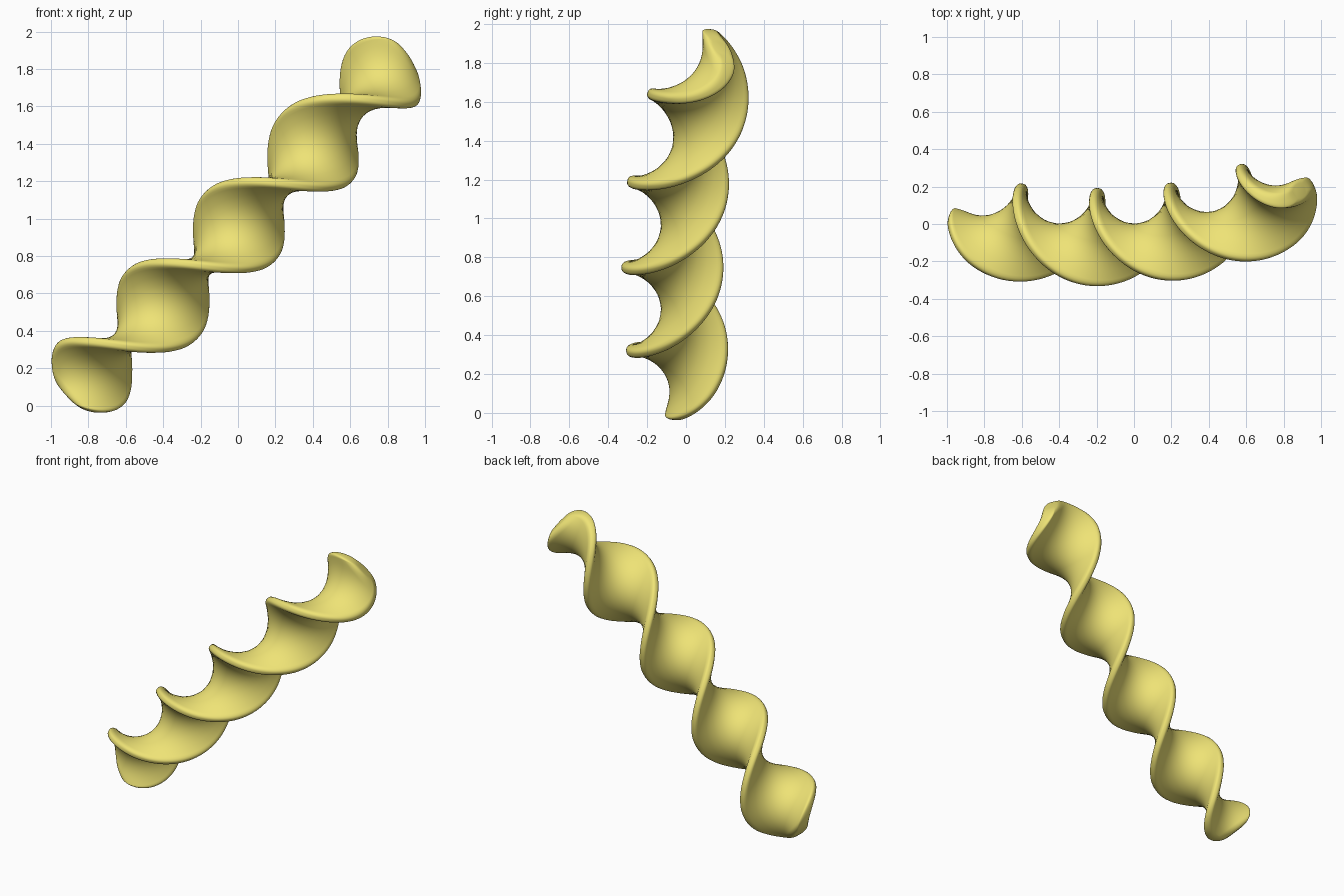
import bpy, bmesh
from math import pi, sin, cos, sqrt
from mathutils import Vector

if "Cube" in bpy.data.objects:
    bpy.data.objects.remove(bpy.data.objects["Cube"])

HALF_W = 0.262                       # strip half width
EDGE_T, BULGE = 0.046, 0.020         # half thickness at the rims, extra in the middle
S0, S1, STEPS = -0.607, 1.957, 240   # start and end along the diagonal axis
NECK, HALF_TURN = -0.20, 0.59        # first edge-on point, length of half a turn
R = sqrt(0.5)


def axis(s):
    # diagonal centre line, gently bowed
    u = s - 0.4
    c = 0.668 + 0.014 * u**2
    return Vector((R * (s - c), -0.07 + 0.077 * u**2 + 0.016 * u**3, R * (s + c)))


def profile():
    # flat section with rounded rims and slightly bulging faces
    pts = []
    r = 0.036
    for cx, cy, a0 in ((1, 1, 0), (-1, 1, 90), (-1, -1, 180), (1, -1, 270)):
        for i in range(5):
            a = (a0 + i * 22.5) * pi / 180
            pts.append((cx * (HALF_W - r) + r * cos(a), cy * (EDGE_T - r) + r * sin(a)))
        if a0 in (0, 180):           # extra points across the broad faces
            for k in range(1, 8):
                x = 1 - k / 4
                pts.append((cx * (HALF_W - r) * x, cy * (EDGE_T + BULGE * (1 - x * x))))
    return pts


def quarter(d, length):
    # quarter-circle rise from 0 to 1 over the given length
    q = min(max(d / length, 0), 1)
    return sqrt(max(0, 1 - (1 - q) ** 2))


# Twisted strip, with rounded ends
bm = bmesh.new()
rings = []
sec = profile()
for i in range(STEPS + 1):
    t = i / STEPS
    t -= 0.13 * sin(2 * pi * t)      # closer rings near the ends
    s = S0 + (S1 - S0) * t
    c = axis(s)
    tan = (axis(s + 0.01) - axis(s - 0.01)).normalized()
    n1 = Vector((-R, 0, R))
    n2 = n1.cross(tan).normalized()
    if n2.y > 0:
        n2 = -n2
    phi = pi * (s - NECK) / HALF_TURN
    wide = n2 * cos(phi) - n1 * sin(phi)
    thin = n2 * sin(phi) + n1 * cos(phi)
    d = min(s - S0, S1 - s)
    fw, ft = 0.2 + 0.8 * quarter(d, 0.26), 0.6 + 0.4 * quarter(d, 0.04)
    rings.append([bm.verts.new(c + wide * (a * fw) + thin * (b * ft)) for a, b in sec])
n = len(sec)
for r0, r1 in zip(rings, rings[1:]):
    for j in range(n):
        bm.faces.new((r0[j], r0[(j + 1) % n], r1[(j + 1) % n], r1[j]))
bm.faces.new(rings[0])
bm.faces.new(rings[-1])
bmesh.ops.recalc_face_normals(bm, faces=bm.faces[:])
mesh = bpy.data.meshes.new("twisted_strip")
bm.to_mesh(mesh)
bm.free()
strip = bpy.data.objects.new("twisted_strip", mesh)
bpy.context.collection.objects.link(strip)

# Pale yellow colour
mat = bpy.data.materials.new("pale_yellow")
mat.diffuse_color = (0.86, 0.77, 0.18, 1)
mat.use_nodes = True
mat.node_tree.nodes["Principled BSDF"].inputs["Base Color"].default_value = mat.diffuse_color
mesh.materials.append(mat)

bpy.context.view_layer.objects.active = strip
strip.select_set(True)
bpy.ops.object.shade_smooth_by_angle(angle=pi / 3)
